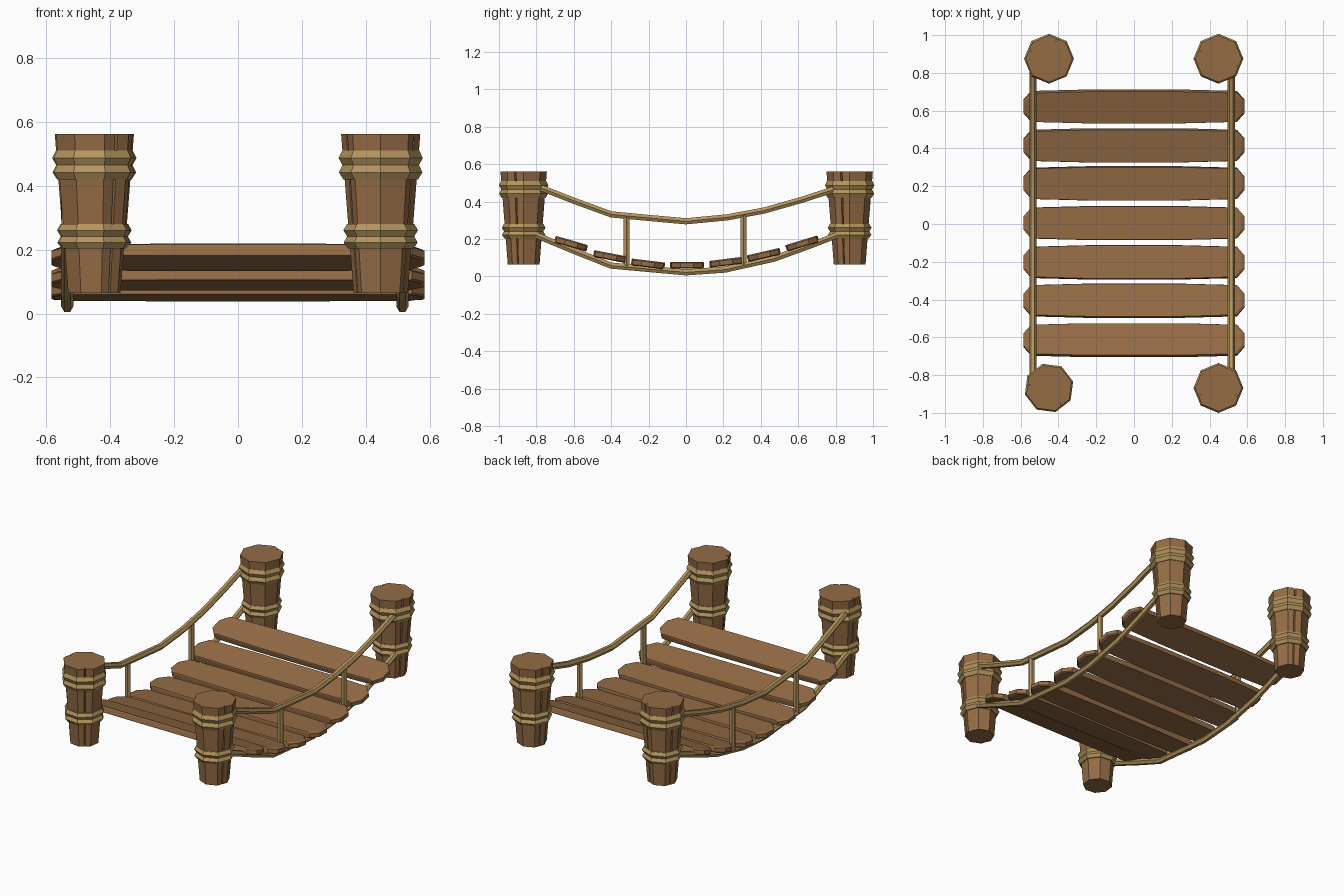
import bpy, bmesh, math
from mathutils import Vector

if "Cube" in bpy.data.objects:
    bpy.data.objects.remove(bpy.data.objects["Cube"])


def material(name, rgb):
    m = bpy.data.materials.new(name)
    m.diffuse_color = (*rgb, 1)
    m.use_nodes = True
    m.node_tree.nodes["Principled BSDF"].inputs["Base Color"].default_value = m.diffuse_color
    return m


WOOD = material("brown wood", (0.30, 0.15, 0.06))
ROPE = material("tan rope", (0.46, 0.30, 0.11))


def loft(name, rings, mat, loop=False):
    """Join equal-sized rings of points into a flat-shaded solid."""
    bm = bmesh.new()
    vs = [[bm.verts.new(p) for p in r] for r in rings]
    n = len(vs[0])
    pairs = list(zip(vs, vs[1:])) + ([(vs[-1], vs[0])] if loop else [])
    for a, b in pairs:
        for i in range(n):
            j = (i + 1) % n
            bm.faces.new((a[i], a[j], b[j], b[i]))
    if not loop:
        bm.faces.new(vs[0])
        bm.faces.new(vs[-1])
    bmesh.ops.recalc_face_normals(bm, faces=bm.faces)
    me = bpy.data.meshes.new(name)
    bm.to_mesh(me)
    bm.free()
    me.materials.append(mat)
    ob = bpy.data.objects.new(name, me)
    bpy.context.collection.objects.link(ob)
    return ob


def octagon(rot, cracks=()):
    """Unit octagon in plan, with narrow V cracks cut into the given sides."""
    pts = []
    for i in range(8):
        a = Vector((math.cos(rot + i * math.pi / 4), math.sin(rot + i * math.pi / 4)))
        b = Vector((math.cos(rot + (i + 1) * math.pi / 4), math.sin(rot + (i + 1) * math.pi / 4)))
        pts.append(a)
        if i in cracks:
            pts += [a.lerp(b, 0.44), a.lerp(b, 0.5) * 0.84, a.lerp(b, 0.54)]
    return pts


def turned(name, centre, shape, profile, mat, loop=False):
    rings = [[(centre[0] + p.x * r, centre[1] + p.y * r, z) for p in shape] for r, z in profile]
    return loft(name, rings, mat, loop)


def rope(name, x, path, r, sides=6):
    """Rope running through (y, z) points in a plane of constant x."""
    pts = [Vector((x, y, z)) for y, z in path]
    rings = []
    for i, p in enumerate(pts):
        t = (pts[min(i + 1, len(pts) - 1)] - pts[max(i - 1, 0)]).normalized()
        side, up = Vector((1, 0, 0)), Vector((0, -t.z, t.y))
        rings.append([p + r * (side * math.cos(k * math.tau / sides) + up * math.sin(k * math.tau / sides))
                      for k in range(sides)])
    return loft(name, rings, ROPE)


# Corner posts with two double rope bindings each
posts = [("back_left", -0.45, 0.875, 90, (1, 7)), ("back_right", 0.447, 0.875, 90, (1, 5)),
         ("front_left", -0.45, -0.868, 15, (3, 6)), ("front_right", 0.447, -0.868, 0, (4, 7))]
for tag, x, y, rot, cracks in posts:
    rot = math.radians(rot)
    turned(tag + "_post", (x, y), octagon(rot, cracks), [(0.085, 0.065), (0.124, 0.562)], WOOD)
    for part, r, top, bottom in (("upper", 0.121, 0.51, 0.42), ("lower", 0.106, 0.28, 0.203)):
        h = (top - bottom) / 4
        section = [(r, top), (r + 0.011, top - h), (r - 0.001, top - 2 * h),
                   (r + 0.010, top - 3 * h), (r - 0.004, bottom), (r - 0.03, bottom), (r - 0.03, top)]
        turned(f"{tag}_{part}_binding", (x, y), octagon(rot), section, ROPE, True)

# Sagging hand ropes, deck ropes and their vertical ties
hand = [(-0.83, 0.495), (-0.6, 0.405), (-0.4, 0.332), (-0.2, 0.313), (0, 0.295),
        (0.22, 0.316), (0.42, 0.353), (0.62, 0.41), (0.83, 0.478)]
deck = [(-0.84, 0.237), (-0.6, 0.137), (-0.4, 0.058), (-0.2, 0.04), (0, 0.022),
        (0.21, 0.037), (0.47, 0.095), (0.65, 0.16), (0.84, 0.233)]
for tag, x in (("left", -0.535), ("right", 0.515)):
    rope(tag + "_hand_rope", x, hand, 0.019)
    rope(tag + "_deck_rope", x, deck, 0.019)
    rope(tag + "_front_tie", x, [(-0.318, 0.05), (-0.318, 0.325)], 0.018)
    rope(tag + "_back_tie", x, [(0.308, 0.055), (0.308, 0.33)], 0.018)

# Seven planks following the sag: y, z, tilt in degrees
planks = [(0.622, 0.176, 17), (0.416, 0.115, 13), (0.215, 0.076, 7), (0.005, 0.06, 0),
          (-0.203, 0.067, -7), (-0.406, 0.106, -11), (-0.615, 0.175, -16)]
quarter = [(0.585, 0.035), (0.545, 0.082), (0.25, 0.09)]
outline = (quarter + [(-x, y) for x, y in reversed(quarter)]
           + [(-x, -y) for x, y in quarter] + [(x, -y) for x, y in reversed(quarter)])
for i, (y, z, tilt) in enumerate(planks):
    rings = [[(px * s, py * s, h) for px, py in outline]
             for s, h in ((0.985, -0.018), (1, -0.013), (1, 0.011), (0.975, 0.018))]
    ob = loft(f"plank_{i + 1}", rings, WOOD)
    ob.location = (0, y, z)
    ob.rotation_euler.x = math.radians(tilt)
